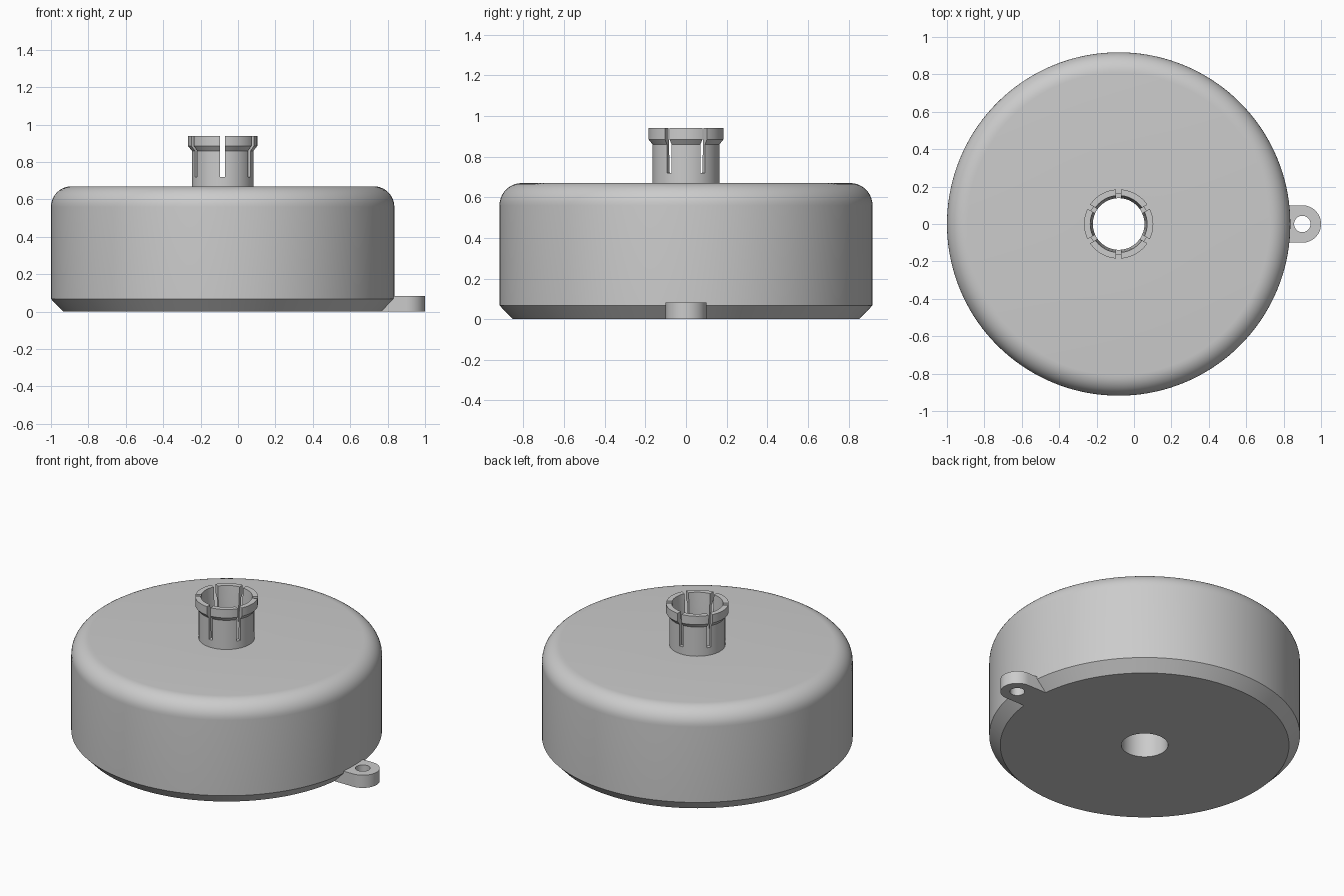
import bpy, bmesh, math
from mathutils import Matrix, Vector

old = bpy.data.objects.get("Cube")
if old:
    bpy.data.objects.remove(old, do_unlink=True)

CX = -0.082           # axis of the round housing
R, TOP = 0.918, 0.67  # housing radius and height
BORE = 0.138

grey = bpy.data.materials.new("plain grey")
grey.use_nodes = True
colour = (0.6, 0.6, 0.6, 1)
grey.diffuse_color = colour
grey.node_tree.nodes["Principled BSDF"].inputs["Base Color"].default_value = colour


def finish(name, bm):
    bmesh.ops.recalc_face_normals(bm, faces=bm.faces)
    mesh = bpy.data.meshes.new(name)
    bm.to_mesh(mesh)
    bm.free()
    mesh.materials.append(grey)
    obj = bpy.data.objects.new(name, mesh)
    bpy.context.collection.objects.link(obj)
    return obj


def lathe(name, profile, segments):
    """Revolve a closed (radius, z) profile around the housing axis."""
    bm = bmesh.new()
    rings = []
    for i in range(segments):
        a = math.tau * i / segments
        rings.append([bm.verts.new((CX + r * math.cos(a), r * math.sin(a), z))
                      for r, z in profile])
    n = len(profile)
    for i in range(segments):
        p, q = rings[i], rings[(i + 1) % segments]
        for j in range(n):
            k = (j + 1) % n
            bm.faces.new((p[j], q[j], q[k], p[k]))
    return finish(name, bm)


def prism(name, outline, z0, z1):
    """Extrude a closed (x, y) outline upwards."""
    bm = bmesh.new()
    face = bm.faces.new([bm.verts.new((x, y, z0)) for x, y in outline])
    new = bmesh.ops.extrude_face_region(bm, geom=[face])["geom"]
    bmesh.ops.translate(bm, vec=Vector((0, 0, z1 - z0)),
                        verts=[v for v in new if isinstance(v, bmesh.types.BMVert)])
    return finish(name, bm)


def arc(cx, cy, r, start, end, steps):
    return [(cx + r * math.cos(math.radians(start + (end - start) * i / steps)),
             cy + r * math.sin(math.radians(start + (end - start) * i / steps)))
            for i in range(steps + 1)]


def combine(target, tool, operation):
    mod = target.modifiers.new("combine", 'BOOLEAN')
    mod.operation, mod.solver, mod.object = operation, 'EXACT', tool
    select(target)
    bpy.ops.object.modifier_apply(modifier=mod.name)
    bpy.data.objects.remove(tool, do_unlink=True)


def select(obj):
    bpy.ops.object.select_all(action='DESELECT')
    obj.select_set(True)
    bpy.context.view_layer.objects.active = obj


# Housing: chamfered base, rounded shoulder, through bore
FILLET = 0.11
housing = lathe("housing",
                [(BORE, 0), (R - 0.065, 0), (R, 0.068)]
                + arc(R - FILLET, TOP - FILLET, FILLET, 0, 90, 10)
                + [(BORE, TOP)], 144)

# Mounting tab: rounded end with a screw hole, merged into the base
TAB_R, TAB_X = 0.1, 0.9
tab = prism("mounting_tab",
            [(0.7, -TAB_R)] + arc(TAB_X, 0, TAB_R, -90, 90, 32) + [(0.7, TAB_R)],
            0, 0.083)
hole = prism("screw_hole_cutter", arc(TAB_X, 0, 0.044, 0, 360, 32)[:-1], -0.1, 0.2)
combine(tab, hole, 'DIFFERENCE')
combine(housing, tab, 'UNION')

# Snap collar: thin tube with a flared lip
collar = lathe("snap_collar",
               [(BORE, TOP), (0.165, TOP), (0.165, 0.86), (0.185, 0.885),
                (0.185, 0.94), (0.152, 0.94), (0.146, 0.86), (BORE, 0.72)], 96)

# Six radial slots split the collar into spring fingers
bm = bmesh.new()
for i in range(6):
    place = (Matrix.Translation((CX, 0, 0))
             @ Matrix.Rotation(math.radians(30 + 60 * i), 4, 'Z')
             @ Matrix.Translation((0.17, 0, 0.87))
             @ Matrix.Diagonal((0.14, 0.026, 0.3, 1)))
    bmesh.ops.create_cube(bm, size=1, matrix=place)
combine(collar, finish("slot_cutter", bm), 'DIFFERENCE')

for obj in (housing, collar):
    select(obj)
    bpy.ops.object.shade_smooth_by_angle(angle=math.radians(25))
